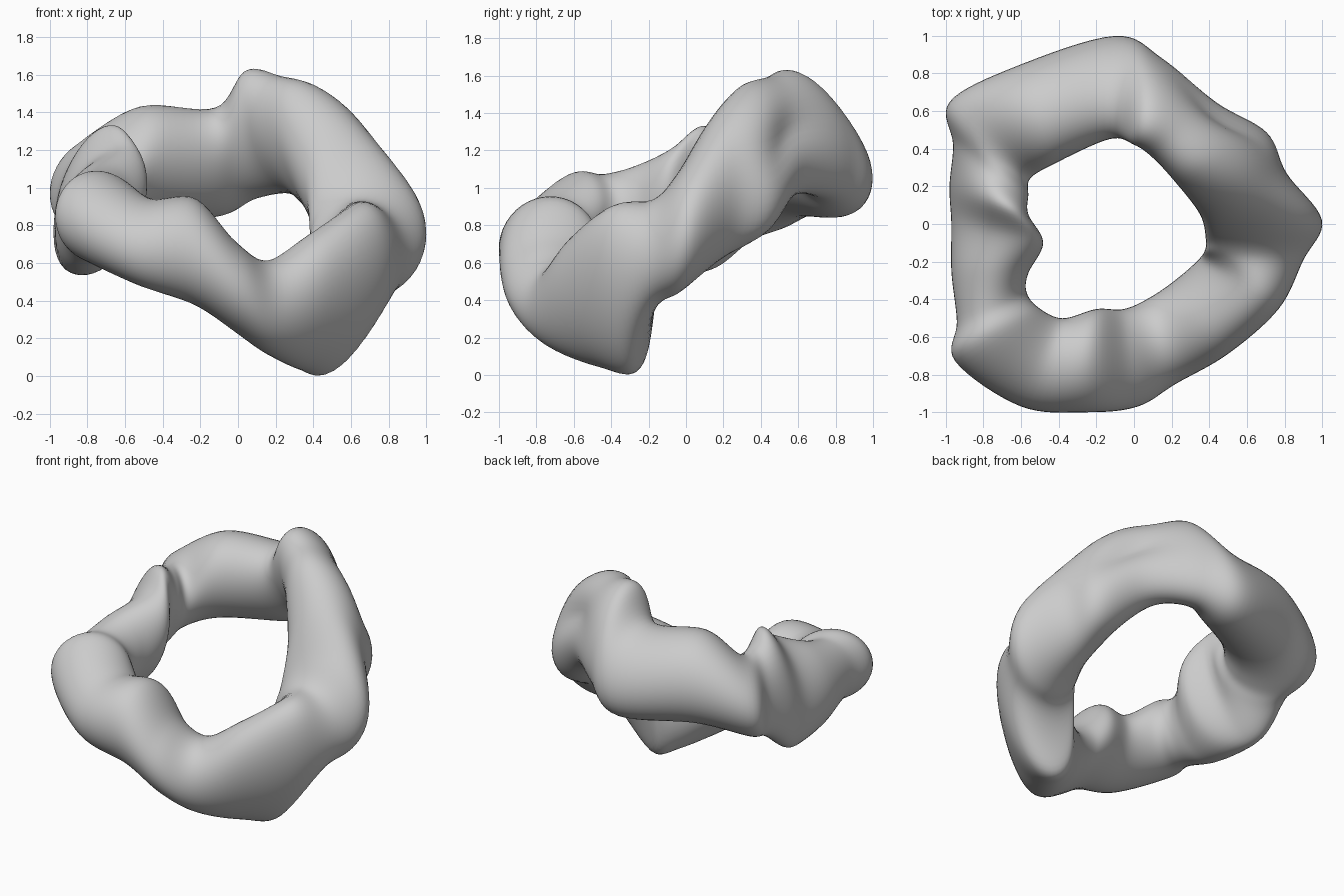
import bpy, math
from mathutils import Vector

if "Cube" in bpy.data.objects:
    bpy.data.objects.remove(bpy.data.objects["Cube"])

# Ring stations, counterclockwise from the right:
# inner x, inner y, outer x, outer y, bottom z, top z, lean (positive = outer side raised)
STATIONS = [
    (.38, -.08, 1.0, .02, .43, 1.08, .0),
    (.35, .05, .81, .27, .60, 1.35, -.1),
    (.22, .22, .71, .49, .74, 1.53, -.4),
    (.10, .35, .44, .65, .94, 1.58, -.35),
    (.00, .42, .15, .88, .93, 1.61, -.4),
    (-.13, .45, -.10, 1.0, .83, 1.41, -.3),
    (-.42, .32, -.62, .84, .83, 1.42, -.1),
    (-.55, .24, -.98, .65, .76, 1.25, -.1),
    (-.56, .15, -.96, .42, .70, 1.24, -.3),
    (-.56, .05, -.98, .20, .56, 1.32, -.5),
    (-.48, -.10, -.97, .00, .52, 1.20, -.45),
    (-.56, -.26, -.97, -.25, .54, 1.11, -.2),
    (-.57, -.36, -.94, -.52, .59, 1.06, .0),
    (-.51, -.44, -.95, -.73, .58, 1.07, .0),
    (-.38, -.50, -.60, -.97, .46, .93, -.1),
    (-.20, -.45, -.25, -1.0, .36, .93, .0),
    (-.05, -.45, .02, -.97, .22, .70, .0),
    (.10, -.38, .22, -.85, .10, .60, .0),
    (.24, -.28, .50, -.69, .02, .75, .3),
    (.34, -.19, .77, -.45, .01, .90, .4),
    (.375, -.14, .90, -.19, .34, .93, .0),
]
STEPS, SIDES = 8, 44


def blend(p0, p1, p2, p3, t):
    """Closed Catmull-Rom interpolation of one station value."""
    return .5 * (2 * p1 + (p2 - p0) * t + (2 * p0 - 5 * p1 + 4 * p2 - p3) * t * t
                 + (3 * p1 - p0 - 3 * p2 + p3) * t ** 3)


def groove(station, angle):
    """Shallow hollow on the outer face of the right arm."""
    return .3 * math.exp(-((station - 2.6) / .8) ** 2 - ((angle - .55) / .4) ** 2)


# Sweep a leaning oval section around the loop
n = len(STATIONS)
verts = []
for i in range(n):
    q = [STATIONS[(i + k) % n] for k in (-1, 0, 1, 2)]
    for s in range(STEPS):
        ix, iy, ox, oy, zb, zt, lean = [blend(*v, s / STEPS) for v in zip(*q)]
        mid = Vector(((ix + ox) / 2, (iy + oy) / 2, (zb + zt) / 2))
        half = Vector(((ox - ix) / 2, (oy - iy) / 2, 0))
        for k in range(SIDES):
            a = math.tau * k / SIDES
            a = a - math.tau if a > math.pi else a
            off = half * math.cos(a) + Vector((0, 0, (zt - zb) / 2 * math.sin(a + lean)))
            verts.append(mid + off * (1 - groove(i + s / STEPS, a)))

# Join neighbouring sections with quads
rows = n * STEPS
faces = []
for r in range(rows):
    r2 = (r + 1) % rows
    for k in range(SIDES):
        k2 = (k + 1) % SIDES
        faces.append((r * SIDES + k, r2 * SIDES + k, r2 * SIDES + k2, r * SIDES + k2)[::-1])

# Stand the ring on the ground
low = min(v.z for v in verts)
verts = [(v.x, v.y, v.z - low) for v in verts]

mesh = bpy.data.meshes.new("lumpy_ring")
mesh.from_pydata(verts, [], faces)
mesh.polygons.foreach_set("use_smooth", [True] * len(faces))
mesh.update()
ring = bpy.data.objects.new("lumpy_ring", mesh)
bpy.context.collection.objects.link(ring)

# Soften the joints between stations
soft = ring.modifiers.new("soften", 'SMOOTH')
soft.factor = .5
soft.iterations = 3
